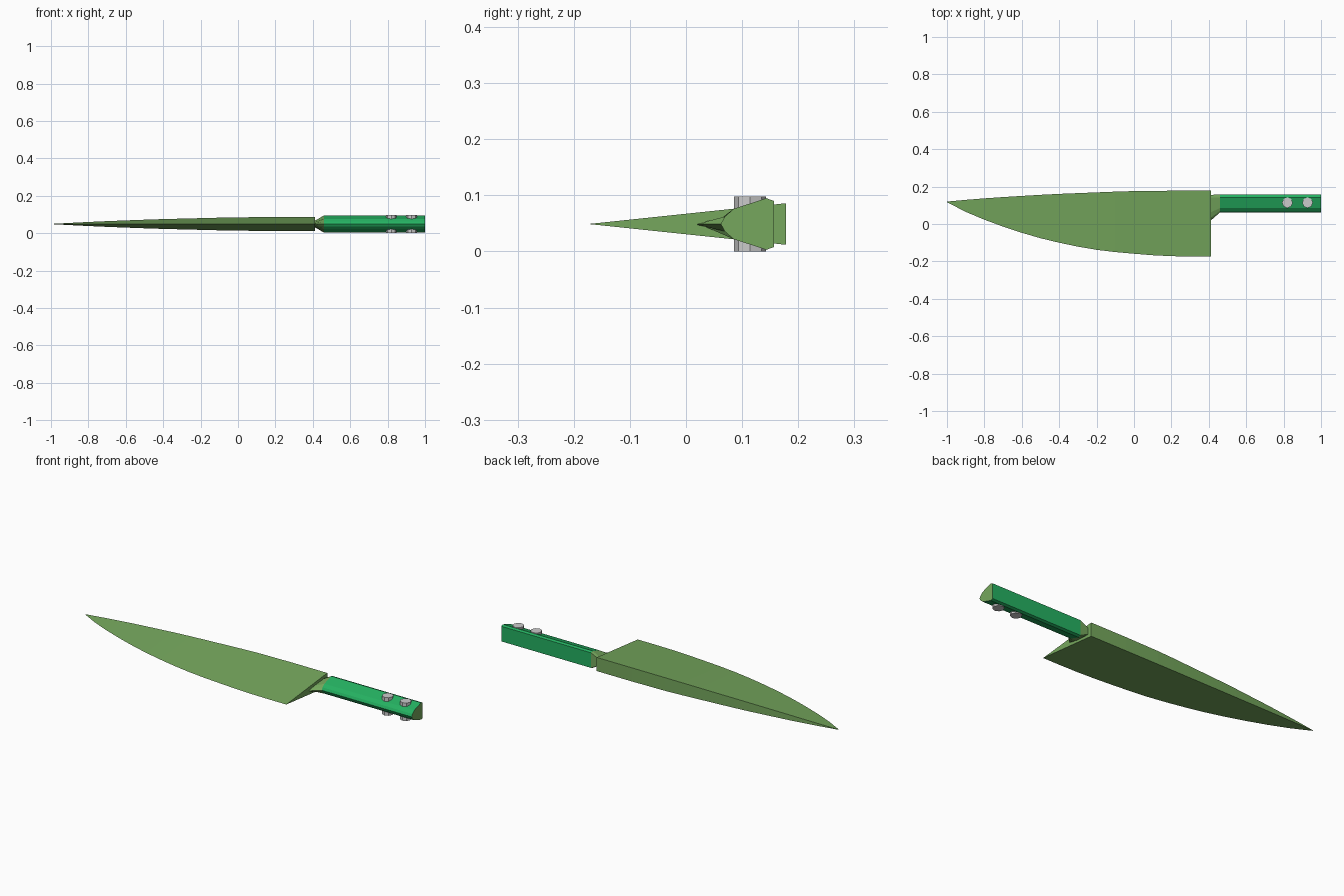
import bpy, bmesh
from mathutils import Matrix

if "Cube" in bpy.data.objects:
    bpy.data.objects.remove(bpy.data.objects["Cube"])

MID = 0.049  # height of the symmetry plane


def material(name, rgb):
    m = bpy.data.materials.new(name)
    m.diffuse_color = (*rgb, 1)
    m.use_nodes = True
    m.node_tree.nodes["Principled BSDF"].inputs["Base Color"].default_value = m.diffuse_color
    return m


def finish(bm, name, *mats):
    me = bpy.data.meshes.new(name)
    bm.to_mesh(me)
    bm.free()
    for m in mats:
        me.materials.append(m)
    ob = bpy.data.objects.new(name, me)
    bpy.context.collection.objects.link(ob)
    return ob


def loft(name, stations, *mats, end_mat=0):
    """Skin half-sections [(y, half_z)...], mirrored about MID, along x."""
    bm = bmesh.new()
    rings = []
    for x, half in stations:
        ring = [(y, h) for y, h in half] + [(y, -h) for y, h in reversed(half) if h or x == -1]
        rings.append([bm.verts.new((x, y, MID + h)) for y, h in ring])
    for a, b in zip(rings, rings[1:]):
        n = len(b)
        if len(a) != n:
            a = a[:n]
        for i in range(n):
            j = (i + 1) % n
            bm.faces.new((a[i], a[j], b[j], b[i]))
    bm.faces.new(rings[0])
    bm.faces.new(rings[-1]).material_index = end_mat
    bmesh.ops.remove_doubles(bm, verts=bm.verts, dist=1e-5)
    bmesh.ops.recalc_face_normals(bm, faces=bm.faces)
    return finish(bm, name, *mats)


steel = material("blade_green", (0.18, 0.39, 0.11))
grip = material("handle_green", (0.018, 0.44, 0.12))

# Blade: wedge section, (x, spine y, edge y)
outline = [(-0.999, 0.12, 0.116), (-0.9, 0.129, 0.065), (-0.8, 0.137, 0.023),
           (-0.7, 0.144, -0.014), (-0.6, 0.15, -0.047), (-0.5, 0.156, -0.076),
           (-0.4, 0.161, -0.1), (-0.3, 0.165, -0.121), (-0.2, 0.169, -0.138),
           (-0.1, 0.173, -0.15), (0.0, 0.176, -0.159), (0.1, 0.177, -0.167),
           (0.2, 0.178, -0.172), (0.3, 0.178, -0.174), (0.412, 0.178, -0.174)]
loft("blade", [(x, [(s, max(0.0005, (s - 0.12) / 0.058 * 0.037)), (e, 0)])
               for x, s, e in outline], steel)

# Bolster: flares from a thin neck to the handle section
section = [(0.157, 0.041), (0.143, 0.046), (0.085, 0.027), (0.069, 0.013), (0.062, 0)]
neck = [(0.156, 0.013), (0.143, 0.014), (0.06, 0.008), (0.03, 0.003), (0.014, 0)]
loft("bolster", [(0.405, neck), (0.46, section)], steel)

# Handle with a blade-coloured butt face
loft("handle", [(0.46, section), (1.0, section)], grip, steel, end_mat=1)

# Rivets passing right through the handle
for i, x in enumerate((0.82, 0.928)):
    bm = bmesh.new()
    bmesh.ops.create_cone(bm, cap_ends=True, segments=8, radius1=0.0285, radius2=0.0285,
                          depth=2 * MID, matrix=Matrix.Translation((x, 0.114, MID)))
    finish(bm, f"rivet_{i + 1}")
